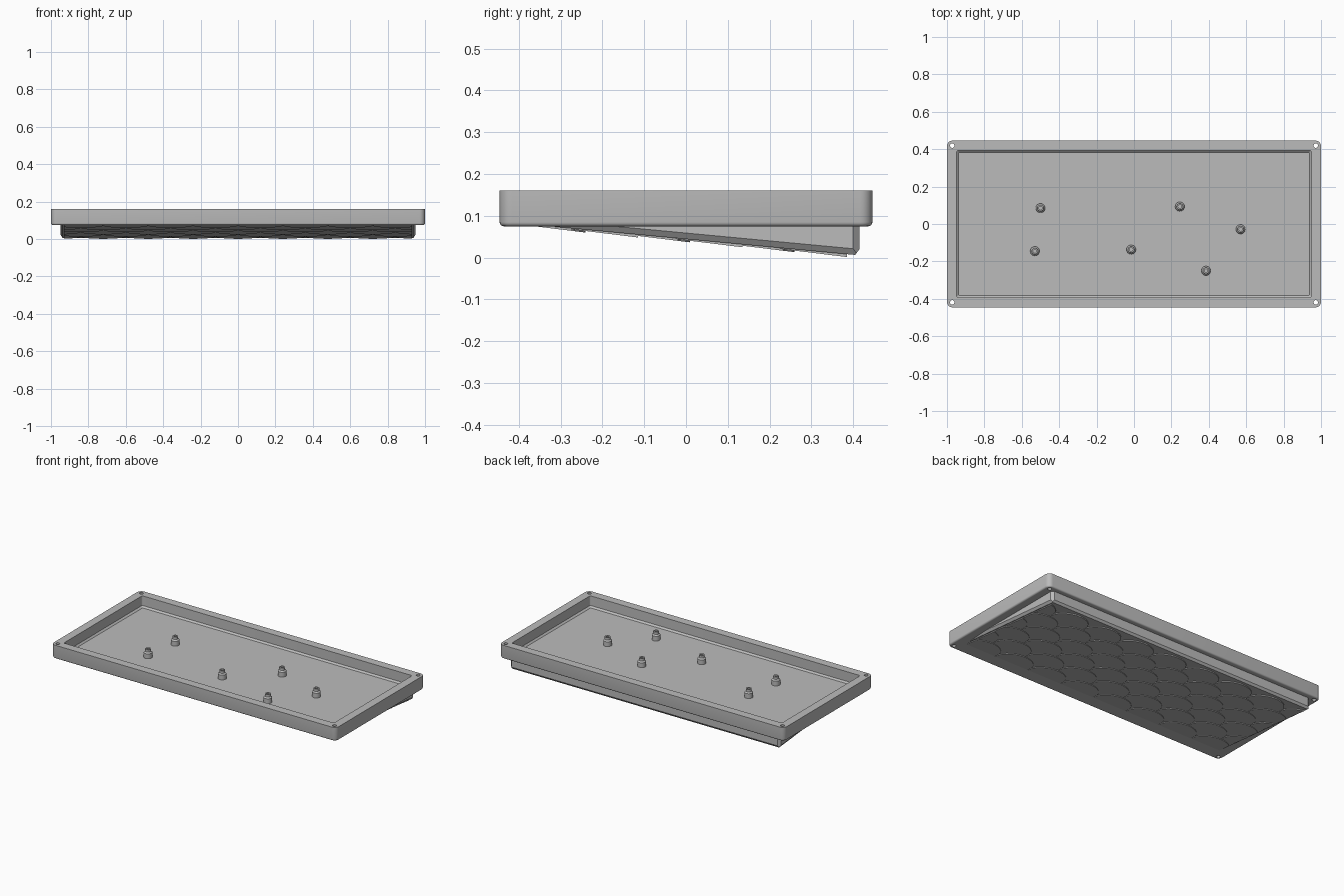
import bpy, bmesh, math
from mathutils import Vector

if "Cube" in bpy.data.objects:
    bpy.data.objects.remove(bpy.data.objects["Cube"])

grey = bpy.data.materials.new("plastic_grey")
grey.diffuse_color = (0.5, 0.5, 0.5, 1)
grey.use_nodes = True
grey.node_tree.nodes["Principled BSDF"].inputs["Base Color"].default_value = grey.diffuse_color


def finish(bm, name, smooth=True):
    bmesh.ops.remove_doubles(bm, verts=bm.verts, dist=1e-5)
    bmesh.ops.recalc_face_normals(bm, faces=bm.faces)
    me = bpy.data.meshes.new(name)
    bm.to_mesh(me)
    bm.free()
    me.materials.append(grey)
    ob = bpy.data.objects.new(name, me)
    bpy.context.collection.objects.link(ob)
    bpy.ops.object.select_all(action='DESELECT')
    ob.select_set(True)
    bpy.context.view_layer.objects.active = ob
    if smooth:
        bpy.ops.object.shade_smooth_by_angle(angle=math.radians(35))
    return ob


def rounded_rect(hx, hy, r, n):
    pts = []
    for k, (sx, sy) in enumerate([(1, 1), (-1, 1), (-1, -1), (1, -1)]):
        for i in range(n + 1):
            a = math.pi / 2 * (k + i / n)
            pts.append((sx * (hx - r) + r * math.cos(a), sy * (hy - r) + r * math.sin(a)))
    return pts


def loft(bm, rings):
    """Skin stacked rings of equal length and cap both ends."""
    vs = [[bm.verts.new(p) for p in ring] for ring in rings]
    n = len(vs[0])
    for a, b in zip(vs, vs[1:]):
        for i in range(n):
            bm.faces.new((a[i], a[(i + 1) % n], b[(i + 1) % n], b[i]))
    bm.faces.new(vs[0][::-1])
    bm.faces.new(vs[-1])


def ring(hx, hy, r, z, n=6):
    return [(x, y, z) for x, y in rounded_rect(hx, hy, r, n)]


def subtract(target, cutter):
    mod = target.modifiers.new("cut", 'BOOLEAN')
    mod.operation, mod.solver, mod.object = 'DIFFERENCE', 'EXACT', cutter
    bpy.context.view_layer.objects.active = target
    bpy.ops.object.modifier_apply(modifier=mod.name)
    bpy.data.objects.remove(cutter)


# Tray: rounded block with a soft lower edge
FLOOR, TOP, BASE = 0.09, 0.161, 0.075
bm = bmesh.new()
rings = []
for i in range(5):
    a = math.pi / 2 * i / 4
    d = 0.01 * (1 - math.sin(a))
    rings.append(ring(1 - d, 0.446 - d, 0.03 - d, BASE + 0.01 * (1 - math.cos(a))))
rings.append(ring(1, 0.446, 0.03, TOP))
loft(bm, rings)
tray = finish(bm, "tray", False)

# Cavity with a small sloped step around the floor
bm = bmesh.new()
loft(bm, [ring(0.938, 0.383, 0.006, FLOOR, 3), ring(0.948, 0.393, 0.008, FLOOR + 0.01, 3),
          ring(0.948, 0.393, 0.008, 0.25, 3)])
subtract(tray, finish(bm, "cavity_cutter", False))

# Screw holes through the four corners
bm = bmesh.new()
for sx in (-1, 1):
    for sy in (-1, 1):
        loft(bm, [[(sx * 0.972 + 0.012 * math.cos(t * math.pi / 10),
                    sy * 0.419 + 0.012 * math.sin(t * math.pi / 10), z) for t in range(20)]
                  for z in (0, 0.3)])
subtract(tray, finish(bm, "hole_cutter", False))
tray.select_set(True)
bpy.context.view_layer.objects.active = tray
bpy.ops.object.shade_smooth_by_angle(angle=math.radians(35))

# Standoffs: stepped posts with a blind screw hole
profile = [(0.025, FLOOR - 0.004), (0.025, FLOOR + 0.03), (0.017, FLOOR + 0.038),
           (0.017, FLOOR + 0.053), (0.009, FLOOR + 0.053), (0.009, FLOOR + 0.01)]
bm = bmesh.new()
for px, py in [(-0.5, 0.085), (0.245, 0.093), (0.57, -0.028), (-0.53, -0.145), (-0.015, -0.137), (0.385, -0.25)]:
    loft(bm, [[(px + r * math.cos(t * math.pi / 12), py + r * math.sin(t * math.pi / 12), z)
               for t in range(24)] for r, z in profile])
finish(bm, "standoffs")

# Wedge foot: block trimmed by the sloped underside and its chamfers
STEP = 0.007
slope = Vector((0, 0.8, -0.075))
bm = bmesh.new()
c = 0.015
plan = [(0.948 - c, 0.415), (-0.948 + c, 0.415), (-0.948, 0.415 - c), (-0.948, -0.41),
        (0.948, -0.41), (0.948, 0.415 - c)]
loft(bm, [[(x, y, z) for x, y in plan] for z in (-0.1, BASE + 0.004)])


def trim(co, normal):
    if normal.z > 0:
        normal = -normal
    cut = bmesh.ops.bisect_plane(bm, geom=bm.verts[:] + bm.edges[:] + bm.faces[:], plane_co=co,
                                 plane_no=normal, clear_outer=True)
    edges = [e for e in cut['geom_cut'] if isinstance(e, bmesh.types.BMEdge)]
    bmesh.ops.contextual_create(bm, geom=edges)


trim(Vector((0, 0.4, STEP)), Vector((1, 0, 0)).cross(slope))
for s in (-1, 1):
    trim(Vector((s * 0.948, 0.415, 0.02)), slope.cross(Vector((-s * 0.015, 0, -0.02))))
trim(Vector((0, 0.415, 0.02)), Vector((1, 0, 0)).cross(Vector((0, -0.015, -0.02))))
finish(bm, "wedge_foot", False)

# Overlapping scales on the underside, rounded tips toward the back
def under(y, drop):
    return STEP + (0.4 - y) * 0.075 / 0.8 - drop


def scale(bm, cx, tip, r=0.119, length=0.24):
    pts = [(cx - r, tip - length), (cx + r, tip - length)]
    pts += [(cx + r * math.cos(math.pi * i / 16), tip - 0.1 + 0.1 * math.sin(math.pi * i / 16))
            for i in range(17)]
    pts = [(max(-0.93, min(0.93, x)), max(-0.36, min(0.396, y))) for x, y in pts]
    clean = [p for i, p in enumerate(pts) if (Vector(p) - Vector(pts[i - 1])).length > 1e-4]
    if len(clean) < 3 or max(p[0] for p in clean) - min(p[0] for p in clean) < 0.02:
        return
    low = [(x, y, under(y, STEP * max(0, 1 - (tip - y) / length))) for x, y in clean]
    loft(bm, [low, [(x, y, under(y, -0.003)) for x, y in clean]])


bm = bmesh.new()
for row in range(6):
    for col in range(-4, 5):
        scale(bm, (col + 0.5 * (row % 2)) * 0.24, 0.385 - row * 0.125)
finish(bm, "underside_scales", False)
